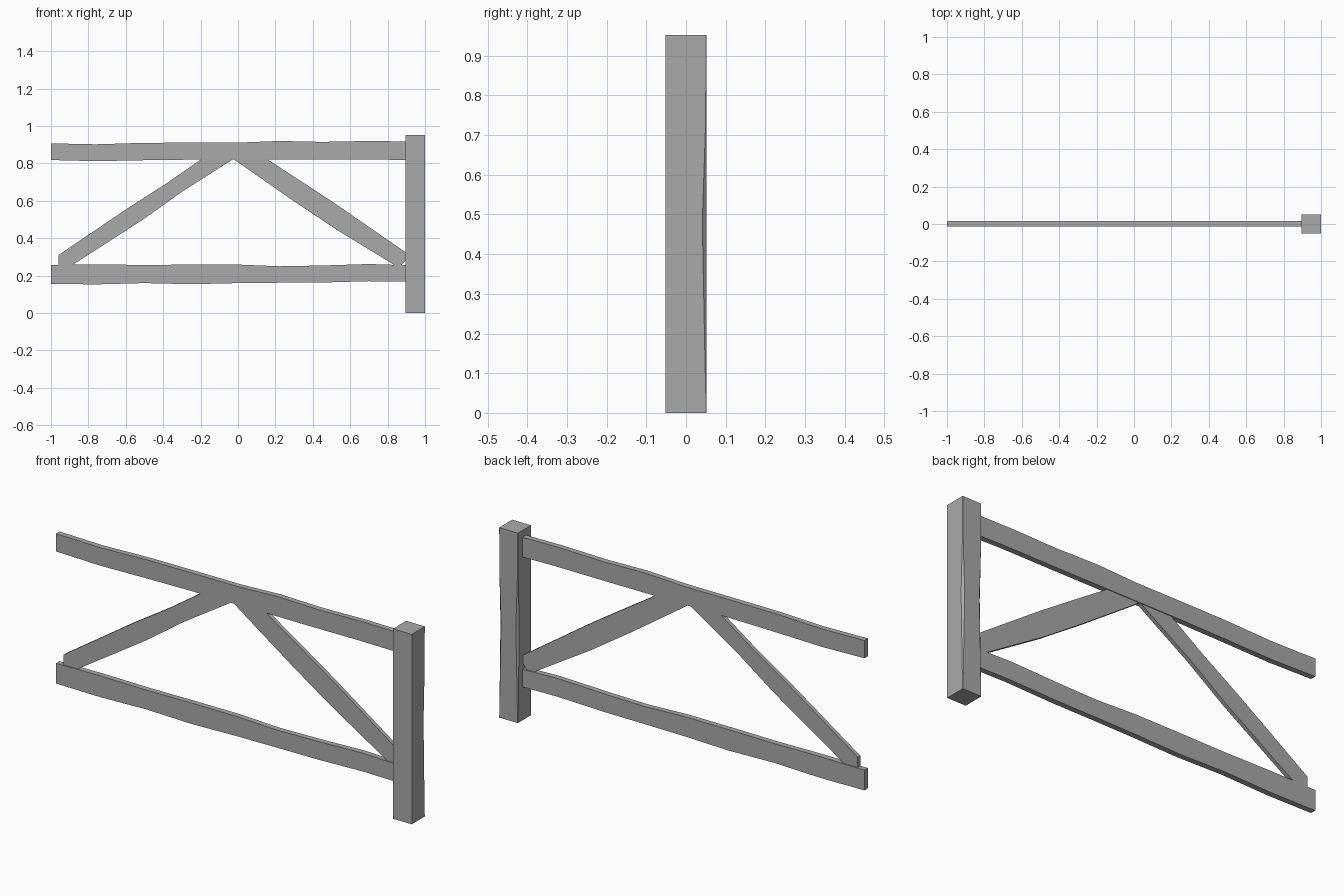
import bpy
import bmesh

cube = bpy.data.objects.get("Cube")
if cube:
    bpy.data.objects.remove(cube, do_unlink=True)

grey = bpy.data.materials.new("weathered grey")
grey.use_nodes = True
colour = (0.4, 0.4, 0.4, 1)
grey.diffuse_color = colour
grey.node_tree.nodes["Principled BSDF"].inputs["Base Color"].default_value = colour


def loft(name, rings):
    """Solid through a row of equal-sized rings, capped at both ends."""
    bm = bmesh.new()
    loops = [[bm.verts.new(p) for p in ring] for ring in rings]
    n = len(loops[0])
    for a, b in zip(loops, loops[1:]):
        for i in range(n):
            j = (i + 1) % n
            bm.faces.new((a[i], a[j], b[j], b[i]))
    bm.faces.new(loops[0])
    bm.faces.new(loops[-1])
    bmesh.ops.recalc_face_normals(bm, faces=bm.faces)
    mesh = bpy.data.meshes.new(name)
    bm.to_mesh(mesh)
    bm.free()
    mesh.materials.append(grey)
    obj = bpy.data.objects.new(name, mesh)
    bpy.context.collection.objects.link(obj)


def plank(name, upper, lower, front, back):
    """Board between an upper and a lower edge of (x, z) points."""
    loft(name, [[(u[0], front, u[1]), (u[0], back, u[1]),
                 (w[0], back, w[1]), (w[0], front, w[1])]
                for u, w in zip(upper, lower)])


# Rails with slightly uneven hewn edges
stations = [-1, -.76, -.5, -.25, 0, .22, .45, .7, .92]
rails = {
    "top_rail": ([.907, .902, .91, .911, .911, .92, .915, .92, .917],
                 [.818, .812, .817, .82, .82, .82, .82, .821, .818]),
    "bottom_rail": ([.257, .26, .257, .259, .259, .25, .254, .262, .255],
                    [.156, .153, .16, .154, .16, .162, .163, .17, .167]),
}
for name, (tops, bottoms) in rails.items():
    plank(name, list(zip(stations, tops)), list(zip(stations, bottoms)), -.013, .015)

# Diagonal braces, ends tucked into the rails
plank("right_brace",
      [(-.96, .24), (-.96, .31), (-.58, .567), (-.38, .695), (-.2, .82), (-.17, .84)],
      [(-.91, .24), (-.88, .26), (-.5, .505), (-.3, .648), (-.03, .82), (0, .84)],
      -.009, .011)
plank("left_brace",
      [(.13, .84), (.16, .82), (.36, .69), (.53, .578), (.9, .322), (.92, .31)],
      [(-.05, .84), (-.02, .82), (.3, .597), (.52, .45), (.83, .26), (.86, .24)],
      -.009, .011)

# Square post, worn along its rear corners
rings = []
for z, wear in [(0, .001), (.12, .004), (.48, .011), (.72, .003), (.952, .001)]:
    x0, x1, y = .896, 1, .052
    rings.append([(x0, -y, z), (x1, -y, z), (x1, y - wear, z),
                  (x1 - wear, y, z), (x0 + wear, y, z), (x0, y - wear, z)])
loft("post", rings)
